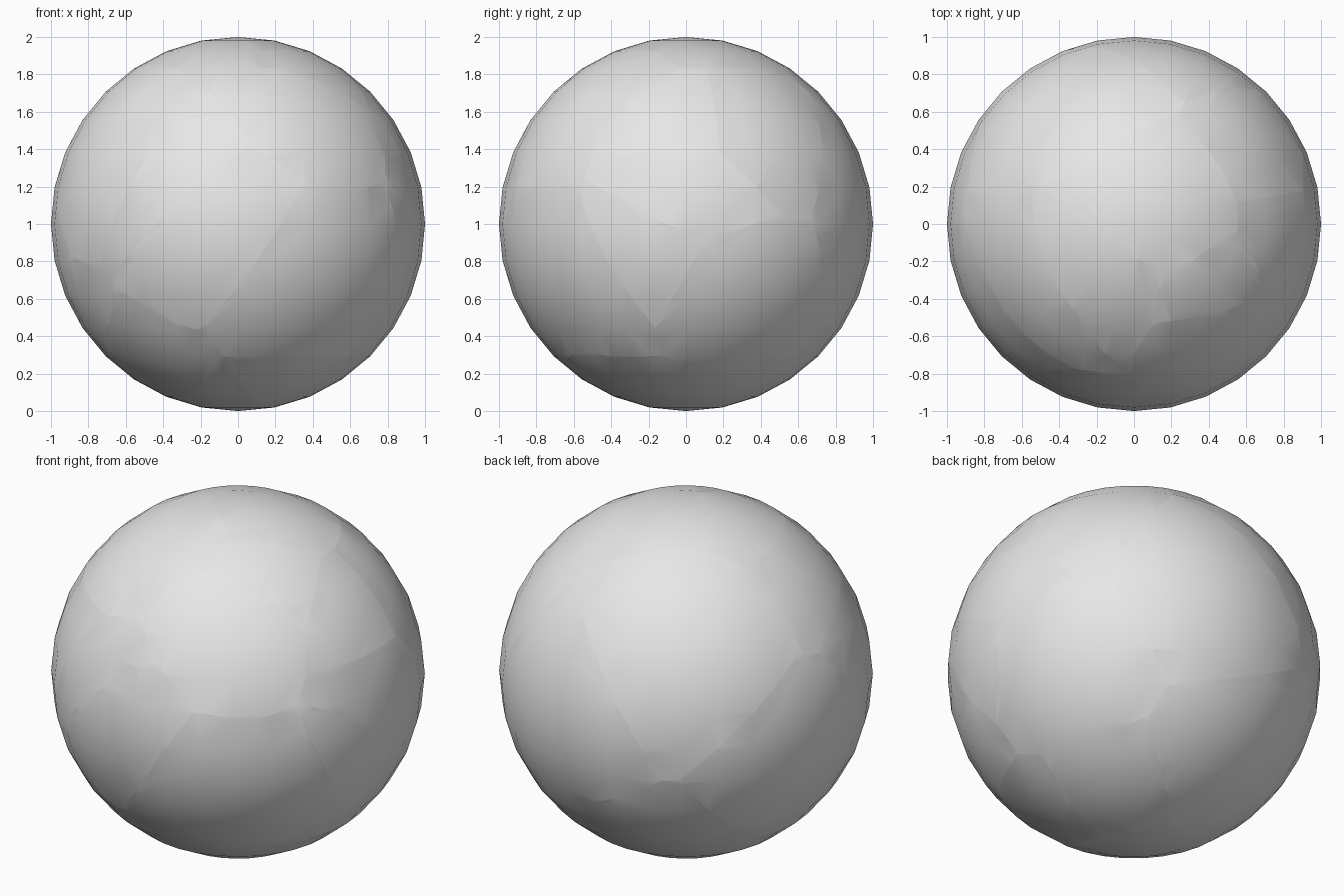
import bpy, bmesh, math
from mathutils import Vector

if "Cube" in bpy.data.objects:
    bpy.data.objects.remove(bpy.data.objects["Cube"])

# A unit ball broken into 25 tightly fitting shards, A to Y.
# Each seam junction names the three shards meeting there, with the two
# coordinates read off one view (heights relative to the ball's centre).
FRONT = {"KLM": (-.08, .635), "ALM": (-.075, .605), "AMN": (-.35, .533),
         "ABL": (.085, .425), "BCL": (.355, .21), "CDL": (.62, .165),
         "ABQ": (-.665, -.33), "BQS": (-.655, -.345), "ANQ": (-.733, -.255),
         "BCS": (-.214, -.57), "CST": (-.06, -.72), "CTU": (-.04, -.725),
         "CDU": (.466, -.675), "HKL": (.107, .843)}
RIGHT = {"DEL": (-.594, .227), "EFL": (-.567, .249), "FGL": (-.505, .335),
         "FGJ": (.182, .383), "GHL": (-.375, .597), "FJV": (.509, .056),
         "JVY": (.669, .019), "EFV": (.096, -.094), "DEV": (-.16, -.555),
         "DUV": (-.14, -.704), "UVW": (.025, -.763), "VWX": (.605, -.69)}
TOP = {"GHI": (.557, -.03), "GIJ": (.555, .115), "HIK": (.139, -.284),
       "IKO": (-.39, .235), "IJO": (.246, .588), "JOY": (.262, .647),
       "KMO": (-.567, .187)}
LEFT = {"MOP": (.187, .436), "MNP": (.088, .396), "NPQ": (-.425, -.17),
        "PQR": (.145, -.633), "PRX": (.455, -.595)}
BACK = {"OXY": (-.459, -.182), "OPX": (-.53, -.179), "VXY": (.385, -.54)}
BOTTOM = {"QRS": (-.62, 0), "RST": (-.36, -.08), "RTX": (-.195, .157),
          "TWX": (-.095, .203), "TUW": (.124, -.177)}


def on_sphere(pair, axis, sign):
    """Lift a two-coordinate reading onto the unit sphere along an axis."""
    p = list(pair)
    p.insert(axis, sign * math.sqrt(max(0, 1 - p[0] ** 2 - p[1] ** 2)))
    return Vector(p)


junctions = {}
for view, axis, sign in ((FRONT, 1, -1), (RIGHT, 0, 1), (TOP, 2, 1),
                         (LEFT, 0, -1), (BACK, 1, 1), (BOTTOM, 2, -1)):
    for key, pair in view.items():
        junctions[key] = on_sphere(pair, axis, sign)

# Shard centres: start inside each shard, then nudge until the mid-planes
# between neighbouring centres run through the junctions
names = "ABCDEFGHIJKLMNOPQRSTUVWXY"
seeds = {}
for n in names:
    total = sum((v for k, v in junctions.items() if n in k), Vector())
    seeds[n] = total.normalized() * 0.65
for step in range(2000):
    for key, v in junctions.items():
        for a, b in ((key[0], key[1]), (key[1], key[2]), (key[0], key[2])):
            da, db = v - seeds[a], v - seeds[b]
            qa, qb = da.length_squared, db.length_squared
            k = 0.1 * (qa - qb) / max(qa + qb, 1e-3)
            seeds[a] = seeds[a] + da * k
            seeds[b] = seeds[b] - db * k

grey = bpy.data.materials.new("plain_grey")
grey.diffuse_color = (0.8, 0.8, 0.8, 1)
grey.use_nodes = True
grey.node_tree.nodes["Principled BSDF"].inputs["Base Color"].default_value = grey.diffuse_color


def build_shard(name):
    """Cut one shard out of the ball with the planes halfway to all others."""
    bm = bmesh.new()
    bmesh.ops.create_uvsphere(bm, u_segments=32, v_segments=16, radius=1)
    for other in names:
        if other == name:
            continue
        mid = (seeds[name] + seeds[other]) / 2
        bmesh.ops.bisect_plane(bm, geom=bm.verts[:] + bm.edges[:] + bm.faces[:],
                               dist=1e-5, plane_co=mid,
                               plane_no=seeds[other] - seeds[name],
                               clear_outer=True)
        rim = [e for e in bm.edges if e.is_boundary]
        if rim:
            bmesh.ops.edgeloop_fill(bm, edges=rim)
    bmesh.ops.recalc_face_normals(bm, faces=bm.faces[:])
    # smooth outer skin, crisp broken edges
    for f in bm.faces:
        f.smooth = True
    for e in bm.edges:
        e.smooth = len(e.link_faces) == 2 and e.calc_face_angle(0) < math.radians(30)
    bmesh.ops.translate(bm, verts=bm.verts[:], vec=(0, 0, 1))
    mesh = bpy.data.meshes.new("ball_shard_" + name.lower())
    bm.to_mesh(mesh)
    bm.free()
    mesh.materials.append(grey)
    if mesh.polygons:
        obj = bpy.data.objects.new(mesh.name, mesh)
        bpy.context.collection.objects.link(obj)


for n in names:
    build_shard(n)
